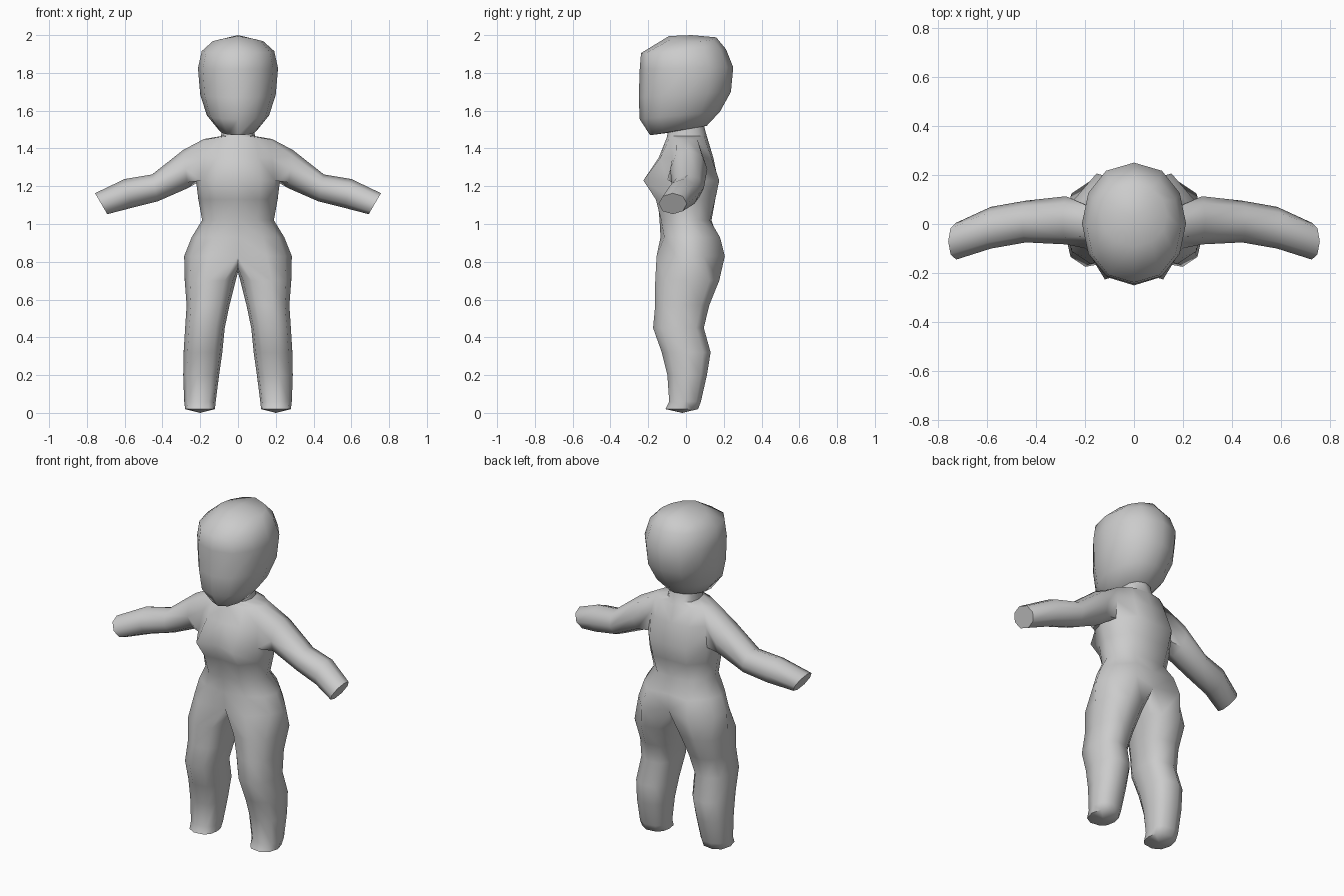
import bpy, bmesh
from math import sin, cos, radians

if "Cube" in bpy.data.objects:
    bpy.data.objects.remove(bpy.data.objects["Cube"])

skin = bpy.data.materials.new("pale grey")
skin.diffuse_color = (0.6, 0.6, 0.6, 1)
skin.use_nodes = True
skin.node_tree.nodes["Principled BSDF"].inputs["Base Color"].default_value = skin.diffuse_color


def spow(v, p):
    return abs(v) ** p * (1 if v >= 0 else -1)


def bridge(bm, a, b, closed=True):
    n = len(a)
    for i in range(n if closed else n - 1):
        j = (i + 1) % n
        bm.faces.new((a[i], a[j], b[j], b[i]))


def fan(bm, ring, co):
    c = bm.verts.new(co)
    for i in range(len(ring)):
        bm.faces.new((ring[i], ring[(i + 1) % len(ring)], c))


def finish(bm, name):
    bmesh.ops.recalc_face_normals(bm, faces=bm.faces)
    me = bpy.data.meshes.new(name)
    bm.to_mesh(me)
    bm.free()
    ob = bpy.data.objects.new(name, me)
    bpy.context.collection.objects.link(ob)
    me.materials.append(skin)
    bpy.ops.object.select_all(action='DESELECT')
    ob.select_set(True)
    bpy.context.view_layer.objects.active = ob
    bpy.ops.object.shade_smooth_by_angle(angle=radians(60))


# Head: stacked rings (z front, z back, y front, y back, half width, side droop)
HEAD = [(1.47, 1.52, -.19, .11, .10, 0), (1.555, 1.595, -.245, .18, .165, 0),
        (1.67, 1.70, -.25, .238, .20, 0), (1.82, 1.83, -.245, .25, .212, 0),
        (1.905, 1.925, -.238, .212, .192, 0), (1.995, 1.988, -.09, .16, .135, .025)]
bm = bmesh.new()
prev = None
for zf, zb, yf, yb, w, droop in HEAD:
    ring = []
    for k in range(12):
        a = radians(30 * k)
        f = (1 - cos(a)) / 2
        ring.append(bm.verts.new((w * spow(sin(a), .9), yf + (yb - yf) * f,
                                  zf + (zb - zf) * f - droop * abs(sin(a)))))
    if prev:
        bridge(bm, prev, ring)
    else:
        fan(bm, ring, (0, -.04, 1.49))
    prev = ring
fan(bm, prev, (0, .03, 2.0))
finish(bm, "head")

# Body: right half of the torso (z, y front, y back, half width, bust, back swell)
TORSO = [(1.54, -.09, .09, .08, 0, 0), (1.465, -.10, .11, .09, 0, 0),
         (1.45, -.105, .115, .18, 0, 0), (1.35, -.145, .145, .205, .01, .01),
         (1.23, -.19, .17, .222, .06, .03), (1.13, -.15, .155, .21, .03, .02),
         (1.02, -.14, .135, .19, .01, .01), (.93, -.135, .165, .245, 0, .035),
         (.83, -.125, .165, .285, .05, .06)]
bm = bmesh.new()
rows = []
for z, yf, yb, w, bust, swell in TORSO:
    row = []
    for k in range(7):
        a = radians(30 * k)
        x = 0 if k in (0, 6) else w * spow(sin(a), .9)
        y = yf + (yb - yf) * (1 - cos(a)) / 2
        y += {1: -bust, 5: swell}.get(k, 0)
        row.append(bm.verts.new((x, y, z)))
    rows.append(row)
for r in range(len(rows) - 1):
    for k in range(6):
        if r in (2, 3) and k in (2, 3):      # shoulder opening
            continue
        bm.faces.new((rows[r][k], rows[r][k + 1], rows[r + 1][k + 1], rows[r + 1][k]))

# Arm, grown out of the shoulder opening (top x z, bottom x z, y centre, y radius)
ARM = [(.29, 1.392, .265, 1.19, .015, .098), (.455, 1.262, .425, 1.12, .01, .085),
       (.60, 1.238, .565, 1.085, -.015, .085), (.757, 1.163, .692, 1.052, -.07, .075)]
prev = [rows[r][k] for r, k in
        ((2, 2), (2, 3), (2, 4), (3, 4), (4, 4), (4, 3), (4, 2), (3, 2))]
for tx, tz, bx, bz, yc, ry in ARM:
    ring = []
    for k in range(8):
        a = radians(45 * (k - 1))
        f = (1 - cos(a)) / 2
        ring.append(bm.verts.new((tx + (bx - tx) * f, yc + ry * sin(a), tz + (bz - tz) * f)))
    bridge(bm, prev, ring)
    prev = ring
bm.faces.new(prev)

# Leg, grown out of the hip row and crotch (z, y front, y back, x inner, x outer)
LEG = [(.70, -.165, .178, .012, .282), (.57, -.165, .125, .045, .272),
       (.45, -.176, .096, .07, .28), (.32, -.13, .132, .083, .288),
       (.20, -.10, .112, .10, .29), (.06, -.09, .08, .118, .285),
       (.02, -.11, .065, .122, .28)]
crotch = [bm.verts.new(c) for c in ((0, .10, .78), (0, .02, .745), (0, -.07, .77))]
prev = rows[-1] + crotch
for z, yf, yb, xi, xo in LEG:
    ring = []
    for t in [-30 + 40 * i for i in range(7)] + [240, 270, 300]:
        a = radians(t)
        ring.append(bm.verts.new(((xi + xo) / 2 + (xo - xi) / 2 * spow(sin(a), .85),
                                  (yf + yb) / 2 - (yb - yf) / 2 * spow(cos(a), .85), z)))
    bridge(bm, prev, ring)
    prev = ring
fan(bm, prev, (.2, -.02, 0))

# Mirror to the left half and weld the middle
bmesh.ops.mirror(bm, geom=bm.verts[:] + bm.edges[:] + bm.faces[:], axis='X', merge_dist=.0005)
bmesh.ops.remove_doubles(bm, verts=bm.verts, dist=.0005)
finish(bm, "body")
